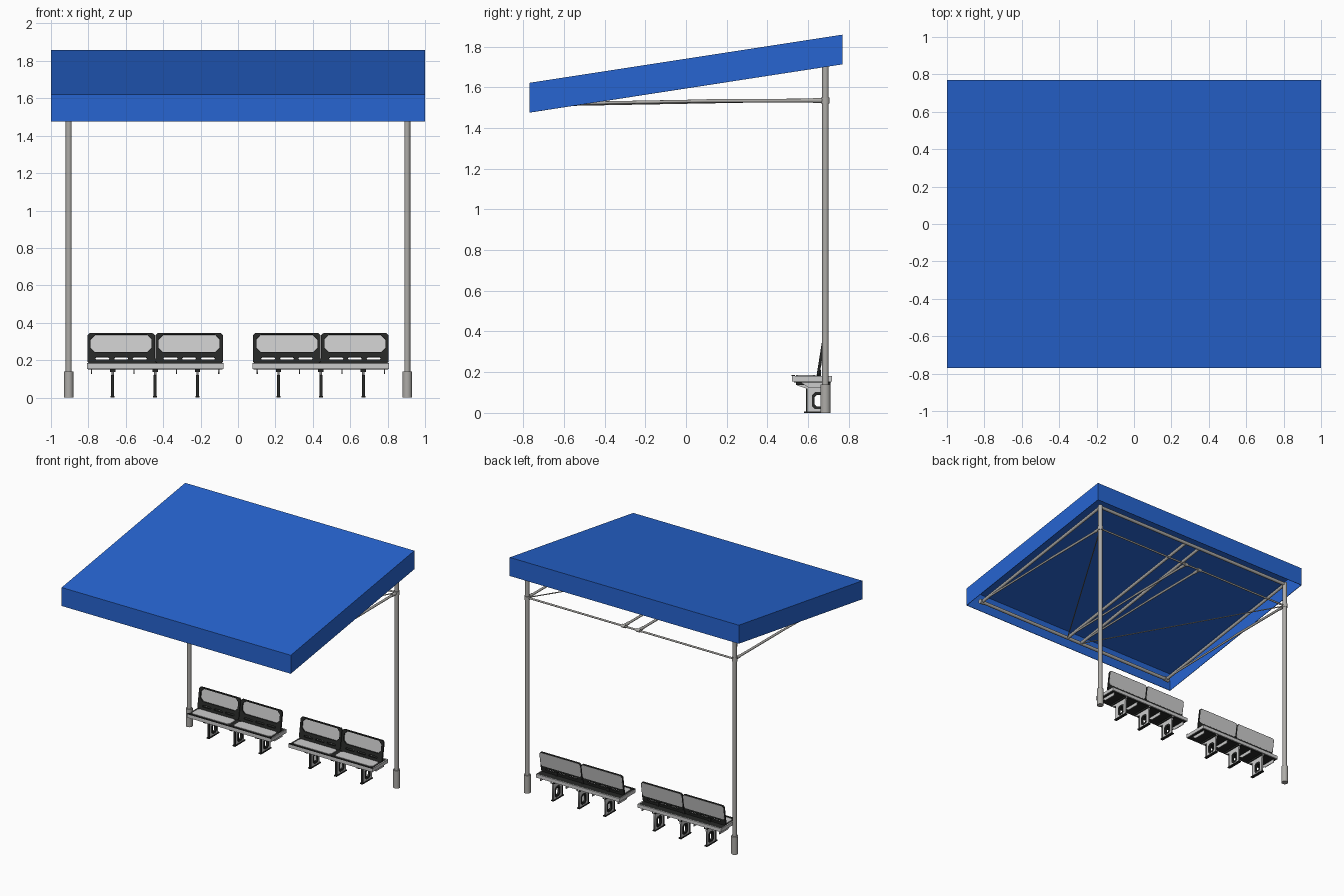
import bpy, bmesh, math
from mathutils import Matrix, Vector

if "Cube" in bpy.data.objects:
    bpy.data.objects.remove(bpy.data.objects["Cube"])


def material(name, rgb):
    m = bpy.data.materials.new(name)
    m.diffuse_color = (*rgb, 1)
    m.use_nodes = True
    m.node_tree.nodes["Principled BSDF"].inputs["Base Color"].default_value = m.diffuse_color
    return m


BLUE = material("canopy_blue", (0.02, 0.13, 0.64))
DARK = material("dark_plastic", (0.02, 0.021, 0.02))
STEEL = material("steel", (0.42, 0.41, 0.39))


def finish(name, mesh, mat=None):
    ob = bpy.data.objects.new(name, mesh)
    bpy.context.collection.objects.link(ob)
    if mat:
        mesh.materials.append(mat)
    return ob


def box(name, x, y, z, mat=None):
    bm = bmesh.new()
    bmesh.ops.create_cube(bm, size=1)
    for v in bm.verts:
        v.co = [(lo + hi) / 2 + c * (hi - lo) for (lo, hi), c in zip((x, y, z), v.co)]
    mesh = bpy.data.meshes.new(name)
    bm.to_mesh(mesh)
    bm.free()
    return finish(name, mesh, mat)


def tube(name, a, b, r, mat=STEEL, sides=20):
    a, b = Vector(a), Vector(b)
    d = b - a
    m = Matrix.Translation((a + b) / 2) @ d.to_track_quat('Z', 'Y').to_matrix().to_4x4()
    bm = bmesh.new()
    bmesh.ops.create_cone(bm, cap_ends=True, segments=sides, radius1=r, radius2=r,
                          depth=d.length, matrix=m)
    for f in bm.faces:
        f.smooth = len(f.verts) == 4
    for e in bm.edges:
        e.smooth = all(f.smooth for f in e.link_faces)
    mesh = bpy.data.meshes.new(name)
    bm.to_mesh(mesh)
    bm.free()
    return finish(name, mesh, mat)


def plate(name, outlines, thickness, matrix, mat=None):
    """Flat plate from an outline plus holes."""
    cu = bpy.data.curves.new(name, 'CURVE')
    cu.dimensions, cu.fill_mode, cu.extrude = '2D', 'BOTH', thickness / 2
    for pts in outlines:
        s = cu.splines.new('POLY')
        s.points.add(len(pts) - 1)
        for p, (u, v) in zip(s.points, pts):
            p.co = (u, v, 0, 1)
        s.use_cyclic_u = True
    tmp = bpy.data.objects.new(name + "_curve", cu)
    bpy.context.collection.objects.link(tmp)
    bpy.context.view_layer.update()
    ev = tmp.evaluated_get(bpy.context.evaluated_depsgraph_get())
    mesh = bpy.data.meshes.new_from_object(ev)
    bpy.data.objects.remove(tmp)
    mesh.transform(matrix)
    mesh.materials.clear()
    return finish(name, mesh, mat)


def chamfered(u0, u1, v0, v1, c):
    return [(u0 + c, v0), (u1 - c, v0), (u1, v0 + c), (u1, v1 - c),
            (u1 - c, v1), (u0 + c, v1), (u0, v1 - c), (u0, v0 + c)]


# sloping canopy: thin box open underneath
bm = bmesh.new()
bmesh.ops.create_cube(bm, size=1)
bmesh.ops.delete(bm, geom=[f for f in bm.faces if f.normal.z < -0.5], context='FACES')
for v in bm.verts:
    x, y, z = v.co
    v.co = (x * 2, y * 1.54, 1.667 + y * 0.237 + z * 0.146)
me = bpy.data.meshes.new("canopy")
bm.to_mesh(me)
bm.free()
mod = finish("canopy", me, BLUE).modifiers.new("sheet", 'SOLIDIFY')
mod.thickness = 0.005

# canopy frame, posts and braces
PX, PY, FY, MX = 0.905, 0.685, -0.70, 0.065
ZB, ZF, ZC = 1.722, 1.510, 1.535
tube("frame_back_rail", (-PX, PY, ZB), (PX, PY, ZB), 0.013)
tube("frame_front_rail", (-PX, FY, ZF), (PX, FY, ZF), 0.013)
tube("lower_back_rail", (-PX, PY, ZC), (PX, PY, ZC), 0.007)
for s in (-1, 1):
    tube("post", (s * PX, PY, 0), (s * PX, PY, 1.735), 0.016, sides=32)
    tube("post_sleeve", (s * PX, PY, 0), (s * PX, PY, 0.14), 0.025, sides=32)
    tube("post_collar", (s * PX, PY, ZC - 0.015), (s * PX, PY, ZC + 0.015), 0.021)
    tube("front_corner_joint", (s * (PX - 0.02), FY, ZF), (s * (PX + 0.02), FY, ZF), 0.018)
    tube("rail_joint", (s * MX - 0.016, PY, ZC), (s * MX + 0.016, PY, ZC), 0.013)
    for x, part in ((s * PX, "side"), (s * MX, "middle")):
        tube(part + "_rafter", (x, PY, ZB), (x, FY, ZF), 0.012)
        tube(part + "_brace_sleeve", (x, PY, ZC), (x, 0.1, 1.533), 0.009)
        tube(part + "_brace", (x, 0.12, 1.533), (x, FY, ZF + 0.008), 0.0075)
        tube("brace_clamp", (x, PY - 0.06, ZC), (x, PY, ZC), 0.012)
    tube("tie_rod", (s * PX, PY, ZC), (s * MX, FY, ZF), 0.004, sides=10)

LEAN = math.radians(81)
LEG_AXES = Matrix(((0, 0, 1, 0), (1, 0, 0, 0), (0, 1, 0, 0), (0, 0, 0, 1)))


def bench(cx):
    x0, x1 = cx - 0.365, cx + 0.365
    # seat tray with pale edge strips
    box("seat_tray", (x0 + 0.005, x1 - 0.005), (0.53, 0.71), (0.15, 0.181), DARK)
    box("seat_front_edge", (x0, x1), (0.52, 0.532), (0.154, 0.181))
    box("seat_back_edge", (x0, x1), (0.707, 0.718), (0.154, 0.181))
    for s in (-1, 1):
        e = cx + s * 0.365
        box("seat_end", (min(e, e - s * 0.008), max(e, e - s * 0.008)),
            (0.52, 0.718), (0.154, 0.181))
    box("seat_front_lip", (x0, x1), (0.519, 0.535), (0.181, 0.186), DARK)

    back = Matrix.Translation((cx, 0.648, 0.18)) @ Matrix.Rotation(LEAN, 4, 'X')
    for s in (-1, 1):
        c = s * 0.182
        # seat cushion panel
        plate("seat_panel", [chamfered(c - 0.165, c + 0.165, 0.54, 0.635, 0.015)],
              0.006, Matrix.Translation((cx, 0, 0.183)))
        # backrest frame with one large opening and three slots
        holes = [chamfered(c - 0.163, c + 0.163, 0.062, 0.157, 0.024)]
        for k in (-1, 0, 1):
            m = c + k * 0.1
            holes.append(chamfered(m - 0.038, m + 0.038, 0.022, 0.035, 0.005))
        plate("backrest_frame", [chamfered(c - 0.18, c + 0.18, 0, 0.166, 0.012)] + holes,
              0.014, back, DARK)
        plate("backrest_panel", [chamfered(c - 0.176, c + 0.176, 0.052, 0.163, 0.012)],
              0.004, back @ Matrix.Translation((0, 0, -0.006)))
    # legs with a window, dark edge trims and foot plate
    for dx in (-0.227, 0, 0.227):
        x = cx + dx
        at = Matrix.Translation((x, 0, 0)) @ LEG_AXES
        leg = [(0.595, 0.008), (0.702, 0.008), (0.702, 0.115), (0.712, 0.152),
               (0.545, 0.152), (0.545, 0.135), (0.595, 0.118)]
        plate("leg", [leg, chamfered(0.622, 0.682, 0.02, 0.1, 0.014)], 0.012, at)
        plate("leg_window_trim", [chamfered(0.62, 0.684, 0.018, 0.102, 0.014),
              chamfered(0.632, 0.672, 0.032, 0.088, 0.01)], 0.016, at, DARK)
        box("leg_front_trim", (x - 0.008, x + 0.008), (0.59, 0.597), (0, 0.12), DARK)
        box("foot_plate", (x - 0.011, x + 0.011), (0.58, 0.71), (0, 0.008), DARK)
        box("leg_top_bracket", (x - 0.014, x + 0.014), (0.54, 0.71), (0.138, 0.152), DARK)
        # seam post behind the backrest
        box("backrest_support", (x - 0.01, x + 0.01), (0.646, 0.664), (0.17, 0.21), DARK)
    # support webs under the seat, midway between the legs
    for dx in (-0.114, 0.114, -0.34, 0.34):
        plate("seat_web", [[(0.56, 0.152), (0.70, 0.152), (0.70, 0.125), (0.60, 0.125)]],
              0.006, Matrix.Translation((cx + dx, 0, 0)) @ LEG_AXES)


for centre in (-0.443, 0.443):
    bench(centre)
